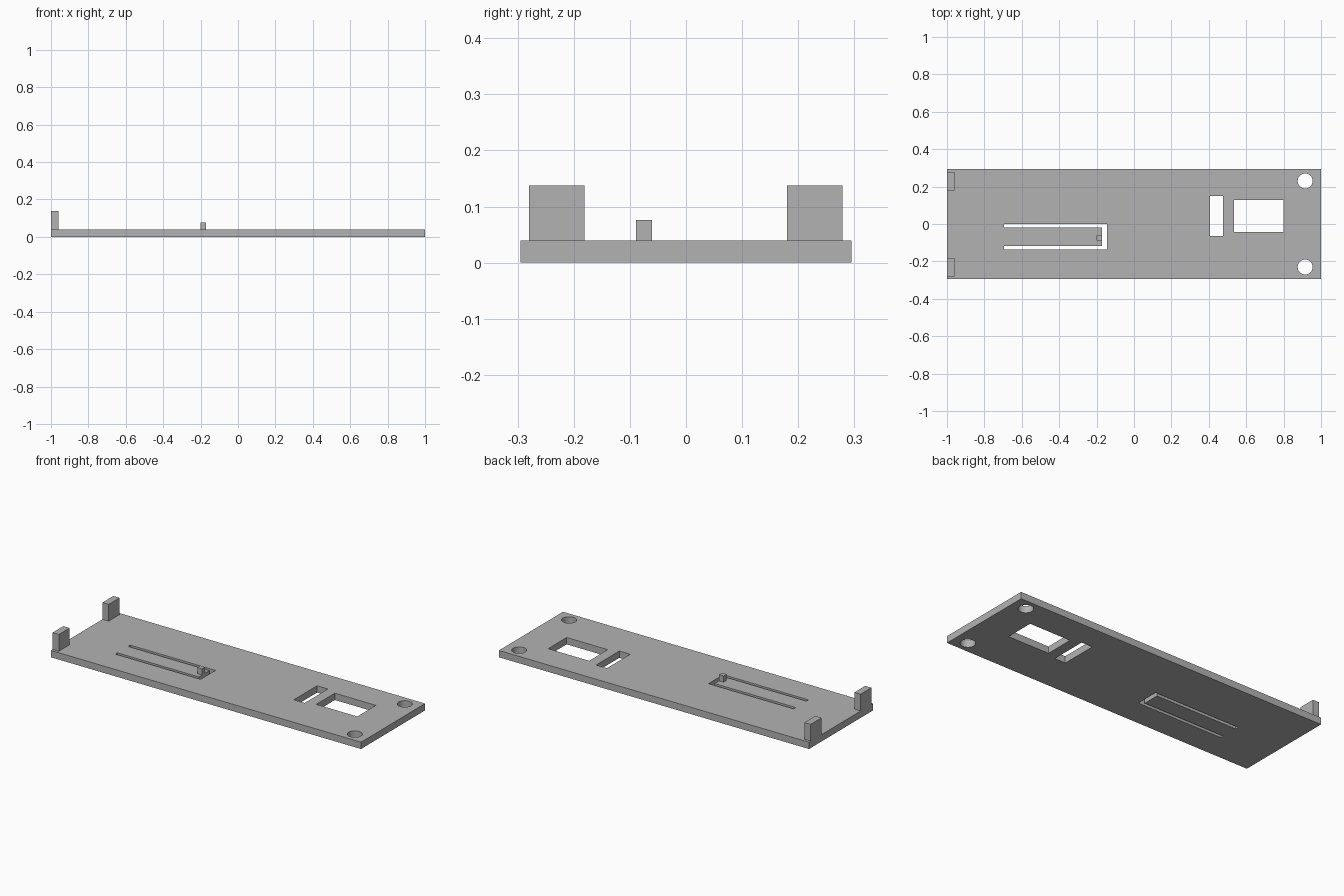
import bpy
import bmesh
from math import cos, sin, tau

default = bpy.data.objects.get("Cube")
if default:
    bpy.data.objects.remove(default, do_unlink=True)

THICK = 0.04

grey = bpy.data.materials.new("plain grey")
grey.use_nodes = True
colour = (0.45, 0.45, 0.45, 1)
grey.diffuse_color = colour
grey.node_tree.nodes["Principled BSDF"].inputs["Base Color"].default_value = colour


def rect(x0, x1, y0, y1):
    return [(x0, y0), (x1, y0), (x1, y1), (x0, y1)]


def circle(cx, cy, r, sides=32):
    return [(cx + r * cos(tau * i / sides), cy + r * sin(tau * i / sides))
            for i in range(sides)]


def prism(name, outline, z0, z1):
    """Extrude a flat outline from z0 up to z1."""
    bm = bmesh.new()
    base = bm.faces.new([bm.verts.new((x, y, z0)) for x, y in outline])
    top = bmesh.ops.extrude_face_region(bm, geom=[base])["geom"]
    verts = [g for g in top if isinstance(g, bmesh.types.BMVert)]
    bmesh.ops.translate(bm, verts=verts, vec=(0, 0, z1 - z0))
    bmesh.ops.recalc_face_normals(bm, faces=bm.faces)
    mesh = bpy.data.meshes.new(name)
    bm.to_mesh(mesh)
    bm.free()
    mesh.materials.append(grey)
    obj = bpy.data.objects.new(name, mesh)
    bpy.context.collection.objects.link(obj)
    return obj


def cut(target, outline):
    """Cut an outline right through the target."""
    cutter = prism("cutter", outline, -0.1, THICK + 0.1)
    cutter.hide_render = True
    mod = target.modifiers.new("cut", "BOOLEAN")
    mod.operation = "DIFFERENCE"
    mod.solver = "EXACT"
    mod.object = cutter
    bpy.context.view_layer.objects.active = target
    bpy.ops.object.modifier_apply(modifier=mod.name)
    bpy.data.objects.remove(cutter, do_unlink=True)


# Base plate
plate = prism("base_plate", rect(-1, 1, -0.295, 0.295), 0, THICK)

# Two rectangular openings
cut(plate, rect(0.405, 0.475, -0.064, 0.15))
cut(plate, rect(0.535, 0.80, -0.043, 0.128))

# U-shaped slot that frees the spring tongue
cut(plate, [(-0.695, -0.137), (-0.145, -0.137), (-0.145, 0), (-0.695, 0),
            (-0.695, -0.02), (-0.17, -0.02), (-0.17, -0.118), (-0.695, -0.118)])

# Screw holes
for side in (-1, 1):
    cut(plate, circle(0.915, side * 0.23, 0.04))

bpy.ops.object.select_all(action="DESELECT")
plate.select_set(True)
bpy.context.view_layer.objects.active = plate
bpy.ops.object.shade_smooth_by_angle()

# Catch at the tip of the tongue
prism("tongue_catch", rect(-0.2, -0.17, -0.089, -0.061), THICK, 0.076)

# Upright tabs at the end corners
prism("left_tab", rect(-1, -0.96, 0.18, 0.279), THICK, 0.138)
prism("right_tab", rect(-1, -0.96, -0.28, -0.181), THICK, 0.138)
